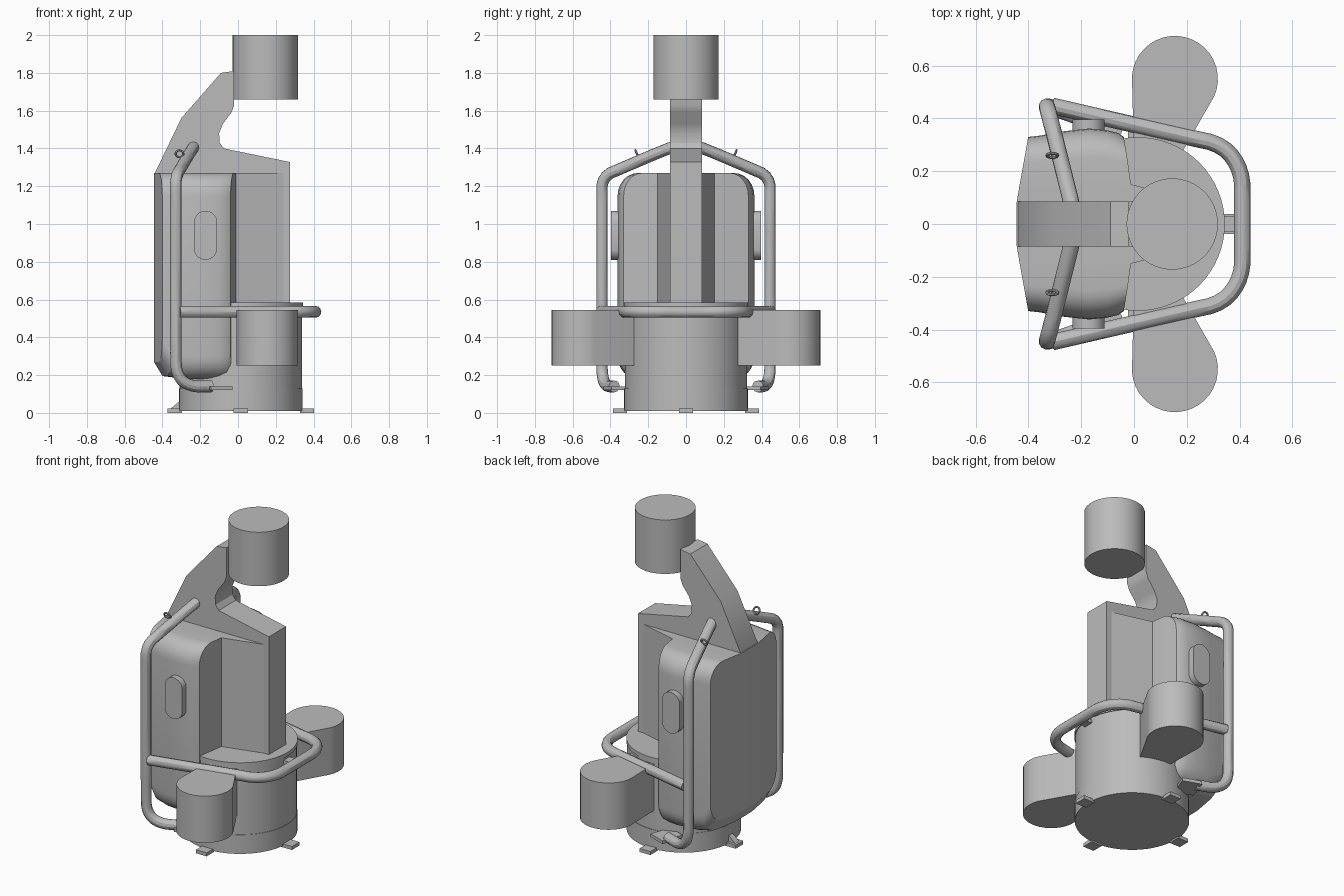
import bpy, bmesh
from math import sin, cos, pi, radians
from mathutils import Vector

cube = bpy.data.objects.get("Cube")
if cube:
    bpy.data.objects.remove(cube)

GREY = (0.5, 0.5, 0.5, 1)
grey = bpy.data.materials.new("plain grey")
grey.use_nodes = True
grey.diffuse_color = GREY
grey.node_tree.nodes["Principled BSDF"].inputs["Base Color"].default_value = GREY

BASE_X, BASE_R, ARM = 0.015, 0.327, 0.085


def finish(ob, smooth=True):
    ob.data.materials.append(grey)
    if smooth:
        bpy.ops.object.select_all(action="DESELECT")
        ob.select_set(True)
        bpy.context.view_layer.objects.active = ob
        bpy.ops.object.shade_smooth_by_angle(angle=radians(30))
    return ob


def from_bmesh(name, bm, smooth=True):
    bmesh.ops.recalc_face_normals(bm, faces=bm.faces)
    mesh = bpy.data.meshes.new(name)
    bm.to_mesh(mesh)
    bm.free()
    ob = bpy.data.objects.new(name, mesh)
    bpy.context.collection.objects.link(ob)
    return finish(ob, smooth)


def prism(name, points, offset, smooth=True):
    """Extrude a closed outline of 3D points along an offset."""
    bm = bmesh.new()
    face = bm.faces.new([bm.verts.new(p) for p in points])
    new = bmesh.ops.extrude_face_region(bm, geom=[face])["geom"]
    verts = [v for v in new if isinstance(v, bmesh.types.BMVert)]
    bmesh.ops.translate(bm, verts=verts, vec=offset)
    bm.faces.ensure_lookup_table()
    return from_bmesh(name, bm, smooth)


def cylinder(name, x, r, z0, z1):
    bpy.ops.mesh.primitive_cylinder_add(vertices=64, radius=r, depth=z1 - z0,
                                        location=(x, 0, (z0 + z1) / 2))
    bpy.context.object.name = name
    return finish(bpy.context.object)


def box(name, loc, size, turn=0):
    bpy.ops.mesh.primitive_cube_add(size=1, location=loc, rotation=(0, 0, turn))
    ob = bpy.context.object
    ob.name, ob.scale = name, size
    return finish(ob, False)


def tube(name, points, r):
    """Round pipe through points, corners softened by averaging."""
    path = [Vector(p) for p in points]
    for _ in range(2):
        soft = [path[0]]
        for a, b in zip(path, path[1:]):
            soft += [a.lerp(b, 0.25), a.lerp(b, 0.75)]
        path = soft + [path[-1]]
    curve = bpy.data.curves.new(name, "CURVE")
    curve.dimensions = "3D"
    curve.bevel_depth, curve.bevel_resolution = r, 4
    curve.use_fill_caps = True
    spline = curve.splines.new("POLY")
    spline.points.add(len(path) - 1)
    for point, p in zip(spline.points, path):
        point.co = (*p, 1)
    ob = bpy.data.objects.new(name, curve)
    bpy.context.collection.objects.link(ob)
    bpy.ops.object.select_all(action="DESELECT")
    ob.select_set(True)
    bpy.context.view_layer.objects.active = ob
    bpy.ops.object.convert(target="MESH")
    return finish(bpy.context.object)


# Round base with foot ring and top flange
cylinder("base_drum", BASE_X, BASE_R - 0.003, 0.01, 0.56)
cylinder("base_lower_ring", BASE_X, BASE_R, 0.01, 0.13)
cylinder("base_flange", BASE_X, BASE_R + 0.002, 0.56, 0.585)
for i in range(4):
    a = i * pi / 2
    spot = (BASE_X + 0.35 * cos(a), 0.35 * sin(a), 0.011)
    box("foot_plate", spot, (0.075, 0.075, 0.022), a)
prism("foot_gusset", [(-0.36, -0.02, 0.02), (-0.3, -0.02, 0.02), (-0.3, -0.02, 0.07)],
      (0, 0.04, 0), False)

# Rear tank: rounded cross-section lofted from back to front
LOW, HIGH, ROUND = 0.18, 1.27, 0.12
columns = [(-1, 0.0)]
columns = [(1 - 0.3 * (1 - sin(t * pi / 12)), ROUND * (1 - cos(t * pi / 12)))
           for t in range(6, -1, -1)]
columns += [(0.42, 0), (0.24, 0)]
columns = columns + [(-f, d) for f, d in reversed(columns)]
# Each station: nominal x, half width, lift of the underside
stations = [(None, 0.33, 0.09), (-0.37, 0.335, 0.015), (-0.28, 0.35, 0), (-0.17, 0.362, 0),
            (-0.1, 0.355, 0), (-0.06, 0.345, 0), ("front", 0.33, 0.015)]
bm = bmesh.new()
rows = []
for x, half, lift in stations:
    top, bottom = [], []
    for f, drop in columns:
        y = f * half
        back = -0.445 + 0.18 * max(0, abs(y) - ARM)
        front = -0.01 - 0.16 * max(0, abs(y) - 0.15)
        px = back if x is None else front if x == "front" else x
        if x == -0.37:
            px = back + 0.045
        top.append(bm.verts.new((px, y, HIGH - drop)))
        bottom.append(bm.verts.new((px, y, LOW + lift + drop)))
    rows.append((top, bottom))
n = len(columns)
for (t0, b0), (t1, b1) in zip(rows, rows[1:]):
    for i in range(n - 1):
        bm.faces.new((t0[i], t0[i + 1], t1[i + 1], t1[i]))
        bm.faces.new((b0[i], b1[i], b1[i + 1], b0[i + 1]))
    for i in (0, n - 1):
        bm.faces.new((t0[i], t1[i], b1[i], b0[i]))
for t, b in (rows[0], rows[-1]):
    for i in range(n - 1):
        bm.faces.new((t[i], t[i + 1], b[i + 1], b[i]))
from_bmesh("rear_tank", bm)

# Tapered housing between tank and column
prism("column_housing", [(-0.1, 0.155, 0.57), (-0.01, 0.15, 0.57), (0.24, ARM, 0.57),
                         (0.24, -ARM, 0.57), (-0.01, -0.15, 0.57), (-0.1, -0.155, 0.57)],
      (0, 0, HIGH - 0.57), False)

# Column and overhead arm cut from one slab
arm = [(-0.44, 1.27), (-0.3, 1.56), (-0.09, 1.8), (-0.02, 1.81), (-0.02, 1.63), (-0.035, 1.59),
       (-0.08, 1.53), (-0.1, 1.48), (-0.097, 1.43), (-0.075, 1.4), (0.275, 1.328),
       (0.275, 0.57), (-0.1, 0.57), (-0.1, 1.26), (-0.44, 1.26)]
prism("column_and_arm", [(x, -ARM, z) for x, z in arm], (0, 2 * ARM, 0))

# Overhead drum
cylinder("overhead_drum", 0.145, 0.173, 1.66, 2.0)

# Front hand rail and its support tab
rail = [(-0.31, 0.448), (0.2, 0.33), (0.34, 0.3), (0.41, 0.2), (0.41, 0.08)]
rail = rail + [(x, -y) for x, y in reversed(rail)]
tube("front_rail", [(x, y, 0.535) for x, y in rail], 0.031)
box("rail_support", (0.36, 0, 0.535), (0.07, 0.06, 0.02))

for s, side in ((1, "left"), (-1, "right")):
    # Teardrop side pod
    pod = [(0.155 + 0.163 * cos(radians(a)), 0.55 + 0.163 * sin(radians(a)))
           for a in range(-24, 187, 10)]
    pod += [(0.0, 0.25), (0.17, 0.25)]
    prism(side + "_pod", [(x, s * y, 0.25) for x, y in pod], (0, 0, 0.295))

    # Capsule boss on the tank side
    boss = []
    for k in range(24):
        a = (k + 0.5) * pi / 12
        boss.append((-0.172 + 0.061 * cos(a), s * 0.33,
                     0.94 + 0.061 * sin(a) + (0.069 if sin(a) > 0 else -0.069)))
    prism(side + "_boss", boss, (0, s * 0.067, 0))

    # Side frame pipe with bracket onto the base
    frame = [(-0.23, 0.05, 1.415), (-0.25, 0.13, 1.385), (-0.3, 0.33, 1.3), (-0.33, 0.445, 1.25),
             (-0.33, 0.445, 1.12), (-0.33, 0.445, 0.32), (-0.325, 0.445, 0.2),
             (-0.26, 0.425, 0.14), (-0.14, 0.38, 0.14)]
    tube(side + "_frame", [(x, s * y, z) for x, y, z in frame], 0.031)
    box(side + "_frame_bracket", (-0.11, s * 0.35, 0.13), (0.12, 0.14, 0.02), s * -0.35)

    # Lifting eye on the frame pipe
    bpy.ops.mesh.primitive_torus_add(major_radius=0.02, minor_radius=0.006, major_segments=20,
                                     minor_segments=8, location=(-0.31, s * 0.26, 1.372),
                                     rotation=(pi / 2 - s * 0.4, 0, 0))
    bpy.context.object.name = side + "_lifting_eye"
    finish(bpy.context.object)
